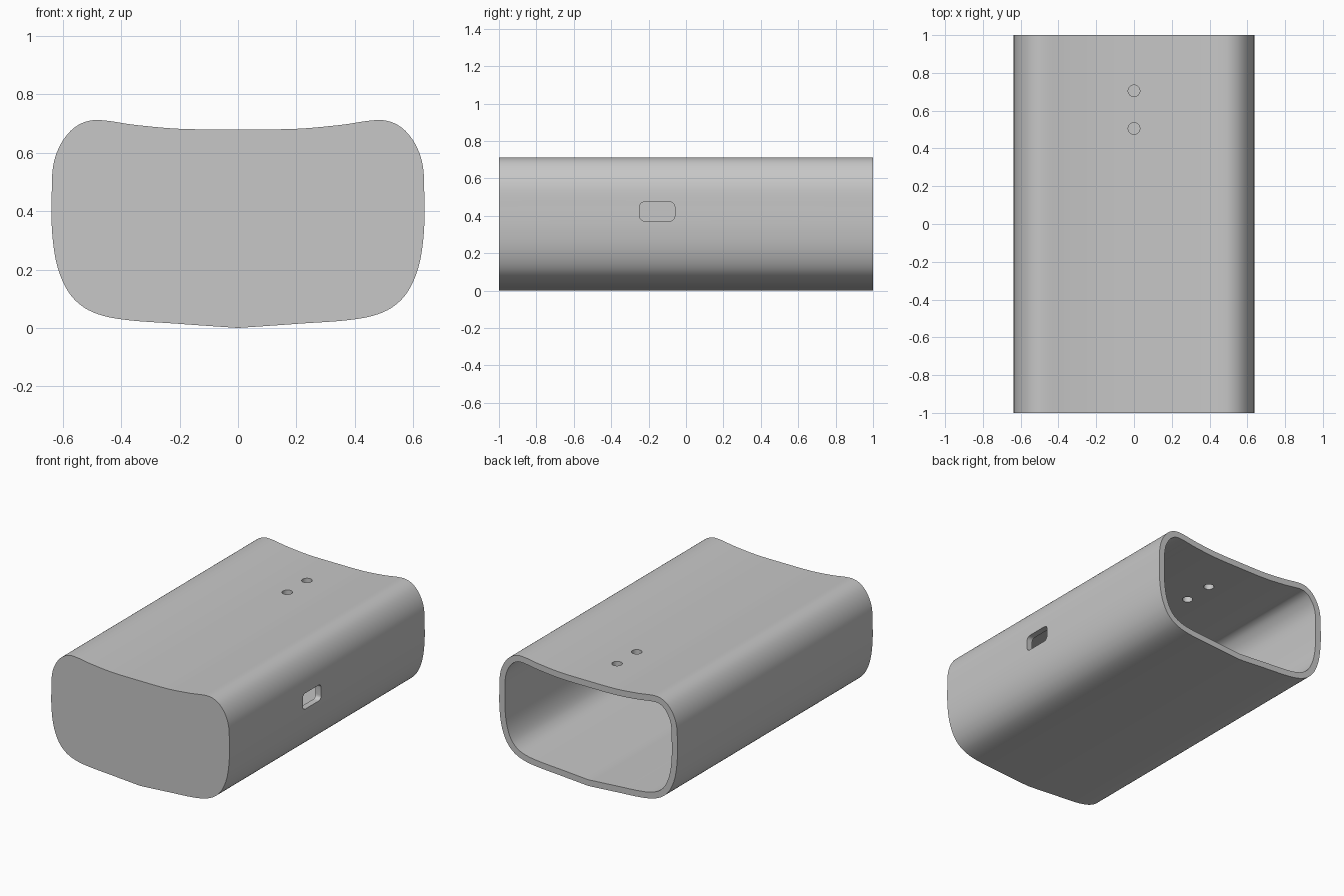
import bpy, bmesh, math
from mathutils import Vector

if "Cube" in bpy.data.objects:
    bpy.data.objects.remove(bpy.data.objects["Cube"])

WALL = 0.04

grey = bpy.data.materials.new("light grey plastic")
grey.use_nodes = True
colour = (0.57, 0.57, 0.57, 1)
grey.diffuse_color = colour
grey.node_tree.nodes["Principled BSDF"].inputs["Base Color"].default_value = colour


def add_object(name, bm):
    bmesh.ops.recalc_face_normals(bm, faces=bm.faces)
    mesh = bpy.data.meshes.new(name)
    bm.to_mesh(mesh)
    bm.free()
    mesh.materials.append(grey)
    obj = bpy.data.objects.new(name, mesh)
    bpy.context.collection.objects.link(obj)
    return obj


def spline(points, steps):
    """Smooth curve through the inner points; the outer two only steer it."""
    out = []
    for a, b, c, d in zip(points, points[1:], points[2:], points[3:]):
        length = (c - b).length
        m0 = (c - a) * length / ((c - b).length + (b - a).length)
        m1 = (d - b) * length / ((d - c).length + (c - b).length)
        for i in range(steps):
            t = i / steps
            out.append(b * (2*t**3 - 3*t**2 + 1) + m0 * (t**3 - 2*t**2 + t)
                       + c * (3*t**2 - 2*t**3) + m1 * (t**3 - t**2))
    out.append(points[-2])
    return out


# Half cross-section from top centre to bottom centre: saddle top, keel bottom
half = [Vector(p) for p in (
    (-0.2, 0.682), (0, 0.68), (0.2, 0.682), (0.35, 0.695), (0.49, 0.712),
    (0.555, 0.69), (0.604, 0.635), (0.632, 0.56), (0.638, 0.45), (0.636, 0.32),
    (0.617, 0.205), (0.575, 0.115), (0.51, 0.06), (0.41, 0.031), (0.2, 0.014),
    (0, 0), (-0.2, -0.014))]
right = spline(half, 6)
outer = right + [Vector((-p.x, p.y)) for p in reversed(right[1:-1])]

# Inner outline: every point moved inwards by the wall thickness
inner = []
for i, p in enumerate(outer):
    along = (outer[(i + 1) % len(outer)] - outer[i - 1]).normalized()
    inner.append(p + Vector((along.y, -along.x)) * WALL)

# Case: closed front, hollow inside, open back
bm = bmesh.new()
rings = [[bm.verts.new((p.x, y, p.y)) for p in outline]
         for outline, y in ((outer, -1), (outer, 1), (inner, 1), (inner, -1 + WALL))]
count = len(outer)
for a, b in zip(rings, rings[1:]):
    for i in range(count):
        j = (i + 1) % count
        bm.faces.new((a[i], a[j], b[j], b[i]))
bm.faces.new(rings[0])
bm.faces.new(rings[-1])
case = add_object("hollow_case", bm)

cutters = []

# Two round holes through the top wall
for y in (0.505, 0.705):
    bm = bmesh.new()
    bmesh.ops.create_cone(bm, cap_ends=True, segments=32, radius1=0.031,
                          radius2=0.031, depth=0.3)
    bmesh.ops.translate(bm, verts=bm.verts, vec=(0, y, 0.68))
    cutters.append(add_object("top_hole_cutter", bm))

# Rounded port slot through the right-hand wall
bm = bmesh.new()
bmesh.ops.create_cube(bm, size=1)
bmesh.ops.scale(bm, verts=bm.verts, vec=(0.3, 0.188, 0.102))
edges = [e for e in bm.edges if abs(e.verts[0].co.x - e.verts[1].co.x) > 0.1]
bmesh.ops.bevel(bm, geom=edges, offset=0.026, segments=6, profile=0.5, affect='EDGES')
bmesh.ops.translate(bm, verts=bm.verts, vec=(0.64, -0.154, 0.423))
cutters.append(add_object("port_slot_cutter", bm))

# Cut the openings, then drop the cutters
bpy.context.view_layer.objects.active = case
for cutter in cutters:
    mod = case.modifiers.new("opening", 'BOOLEAN')
    mod.operation = 'DIFFERENCE'
    mod.solver = 'EXACT'
    mod.object = cutter
    bpy.ops.object.modifier_apply(modifier=mod.name)
    bpy.data.objects.remove(cutter)

bpy.ops.object.select_all(action='DESELECT')
case.select_set(True)
bpy.ops.object.shade_smooth_by_angle(angle=math.radians(30))
